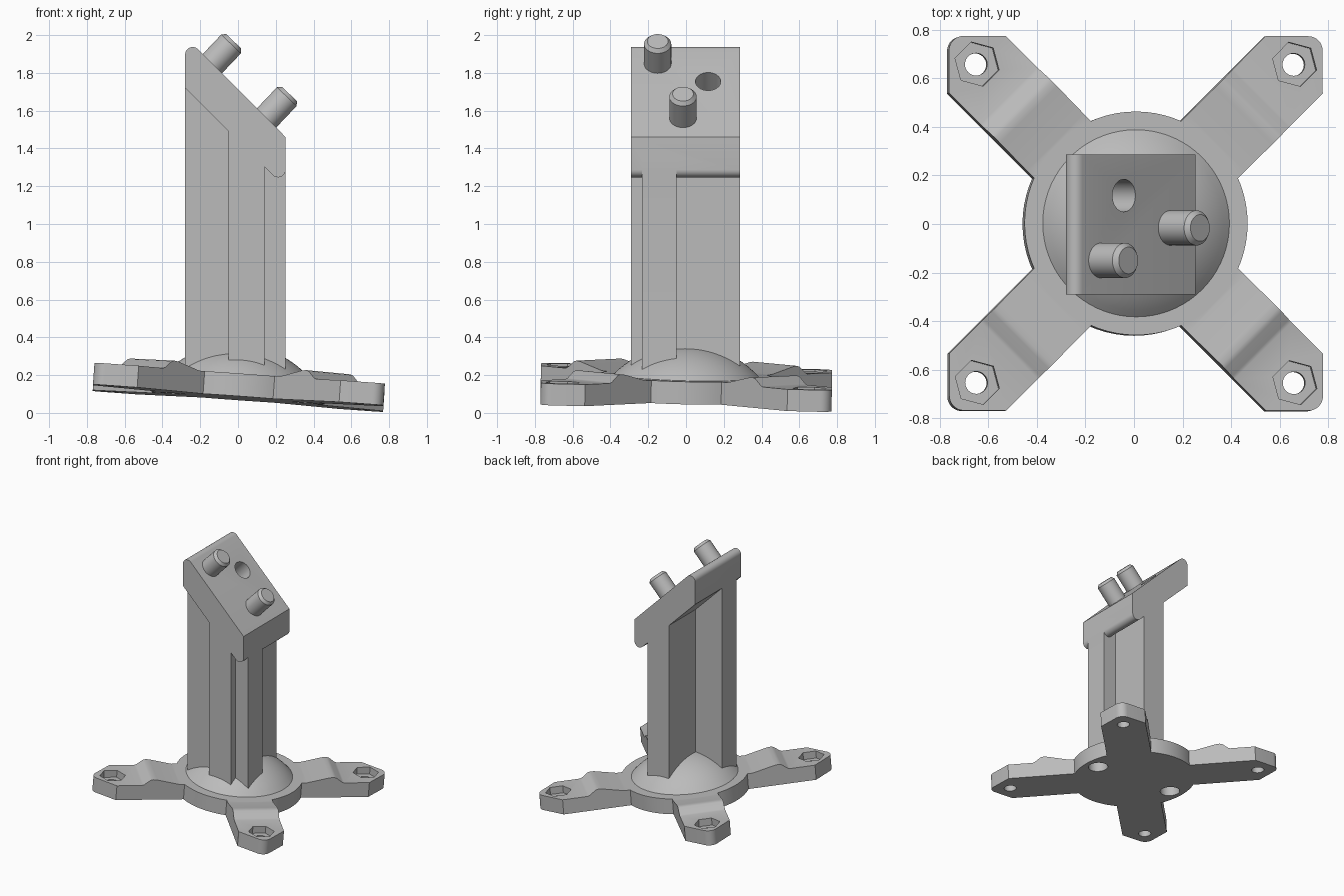
import bpy, bmesh
from math import radians, sin, cos, sqrt
from mathutils import Matrix, Vector

if "Cube" in bpy.data.objects:
    bpy.data.objects.remove(bpy.data.objects["Cube"])

grey = bpy.data.materials.new("plain grey")
grey.use_nodes = True
grey.diffuse_color = (0.5, 0.5, 0.5, 1)
grey.node_tree.nodes["Principled BSDF"].inputs["Base Color"].default_value = (0.5, 0.5, 0.5, 1)

# Maps a flat outline to the upright x-z plane, extruded along y
UPRIGHT = Matrix(((1, 0, 0, 0), (0, 0, 1, 0), (0, 1, 0, 0), (0, 0, 0, 1)))


def finish(name, bm, matrix):
    bm.transform(matrix)
    bmesh.ops.recalc_face_normals(bm, faces=bm.faces)
    mesh = bpy.data.meshes.new(name)
    bm.to_mesh(mesh)
    bm.free()
    mesh.materials.append(grey)
    obj = bpy.data.objects.new(name, mesh)
    bpy.context.collection.objects.link(obj)
    return obj


def prism(name, outline, low, high, matrix=Matrix()):
    bm = bmesh.new()
    face = bm.faces.new([bm.verts.new((u, v, low)) for u, v in outline])
    new = bmesh.ops.extrude_face_region(bm, geom=[face])["geom"]
    verts = [g for g in new if isinstance(g, bmesh.types.BMVert)]
    bmesh.ops.translate(bm, verts=verts, vec=(0, 0, high - low))
    return finish(name, bm, matrix)


def lathe(name, profile, matrix=Matrix(), steps=48):
    bm = bmesh.new()
    verts = [bm.verts.new((r, 0, z)) for r, z in profile]
    edges = [bm.edges.new(pair) for pair in zip(verts, verts[1:])]
    bmesh.ops.spin(bm, geom=verts + edges, cent=(0, 0, 0), axis=(0, 0, 1),
                   angle=radians(360), steps=steps)
    bmesh.ops.remove_doubles(bm, verts=bm.verts, dist=1e-5)
    return finish(name, bm, matrix)


def arc(cx, cy, r, start, end, steps=8):
    angles = [radians(start + (end - start) * i / steps) for i in range(steps + 1)]
    return [(cx + r * cos(a), cy + r * sin(a)) for a in angles]


def circle(x, y, r, sides=32, turn=0):
    return arc(x, y, r, turn, turn + 360, sides)[:-1]


def boolean(target, tool, operation):
    mod = target.modifiers.new(operation, "BOOLEAN")
    mod.object, mod.operation, mod.solver = tool, operation, "EXACT"
    bpy.context.view_layer.objects.active = target
    bpy.ops.object.modifier_apply(modifier=mod.name)
    bpy.data.objects.remove(tool)


# Base plate: round hub with four arms, each with a hump and a pointed rounded tip
HUB = 0.12
base = prism("base_plate", circle(0, 0, 0.46, 72), 0, HUB)
w, tip = 0.166, 1.09
plan = [(0.1, -w), (tip - w, -w)] + arc(tip - 0.085, 0, 0.06, -45, 45) + [(tip - w, w), (0.1, w)]
side = [(0, 0), (1.2, 0), (1.2, 0.115), (0.74, 0.115), (0.725, 0.12), (0.68, 0.155),
        (0.66, 0.16), (0.63, 0.157), (0.47, HUB), (0, HUB)]
for k in range(4):
    spin = Matrix.Rotation(radians(45 + 90 * k), 4, "Z")
    arm = prism("arm", side, -0.4, 0.4, spin @ UPRIGHT)
    boolean(arm, prism("arm_plan", plan, -0.1, 0.3, spin), "INTERSECT")
    boolean(base, arm, "UNION")

# Bolt holes with hexagonal nut pockets
for sx in (-1, 1):
    for sy in (-1, 1):
        x, y = 0.655 * sx, 0.655 * sy
        boolean(base, prism("nut_cutter", circle(x, y, 0.094, 6, 45), 0.06, 0.3), "DIFFERENCE")
        boolean(base, prism("bolt_cutter", circle(x, y, 0.046), -0.1, 0.3), "DIFFERENCE")
    # Blind holes under the hub
    boolean(base, prism("hub_cutter", circle(0.35 * sx, 0, 0.073), -0.1, 0.08), "DIFFERENCE")

# Dome on the hub, a cap of a sphere
cap_r, cap_h = 0.385, 0.165
ball = (cap_r ** 2 + cap_h ** 2) / (2 * cap_h)
dome_profile = [(cap_r, HUB - 0.02)]
for i in range(15):
    r = cap_r * (1 - i / 14)
    dome_profile.append((r, HUB + cap_h - ball + sqrt(ball ** 2 - r ** 2)))
dome = lathe("dome", dome_profile, steps=72)

# The base leans slightly under the upright column
lean = Vector((0, 0, 1)).rotation_difference(Vector((0.072, 0.024, 1))).to_matrix().to_4x4()
for obj in (base, dome):
    obj.data.transform(Matrix.Translation((0, 0, 0.078)) @ lean)

# Slanted head on a column of crossed webs
left, right, front, back, foot = -0.28, 0.252, -0.29, 0.285, 0.15
head_outline = [(left, 1.72)] + arc(left + 0.04, 1.897, 0.04, 180, 46)
head_outline += [(right, 1.46)] + arc(right - 0.04, 1.287, 0.04, 0, -134)
column = prism("column_and_head", head_outline, front, back, UPRIGHT)
long_web = [(left, foot), (right, foot), (right, 1.36), (left, 1.82)]
cross_web = [(-0.05, foot), (0.14, foot), (0.14, 1.45), (-0.05, 1.62)]
boolean(column, prism("long_web", long_web, -0.232, -0.05, UPRIGHT), "UNION")
boolean(column, prism("cross_web", cross_web, front, back, UPRIGHT), "UNION")

# Peg sockets and pegs stand square to the sloping top
square = Vector((0, 0, 1)).rotation_difference(Vector((0.69, 0, 0.725))).to_matrix().to_4x4()


def on_slope(x, y):
    return Matrix.Translation((x, y, 1.46 + 0.945 * (right - x))) @ square


boolean(column, prism("socket_cutter", circle(0, 0, 0.067), -0.14, 0.1, on_slope(-0.05, 0.117)),
        "DIFFERENCE")
peg_profile = [(0, -0.05), (0.072, -0.05), (0.072, 0.16), (0.055, 0.18), (0, 0.18)]
pegs = [lathe("upper_peg", peg_profile, on_slope(-0.147, -0.15)),
        lathe("lower_peg", peg_profile, on_slope(0.148, -0.016))]

# Smooth curves, keep edges sharp
for obj in (base, dome, column, *pegs):
    bpy.ops.object.select_all(action="DESELECT")
    obj.select_set(True)
    bpy.context.view_layer.objects.active = obj
    bpy.ops.object.shade_smooth_by_angle(angle=radians(30))
